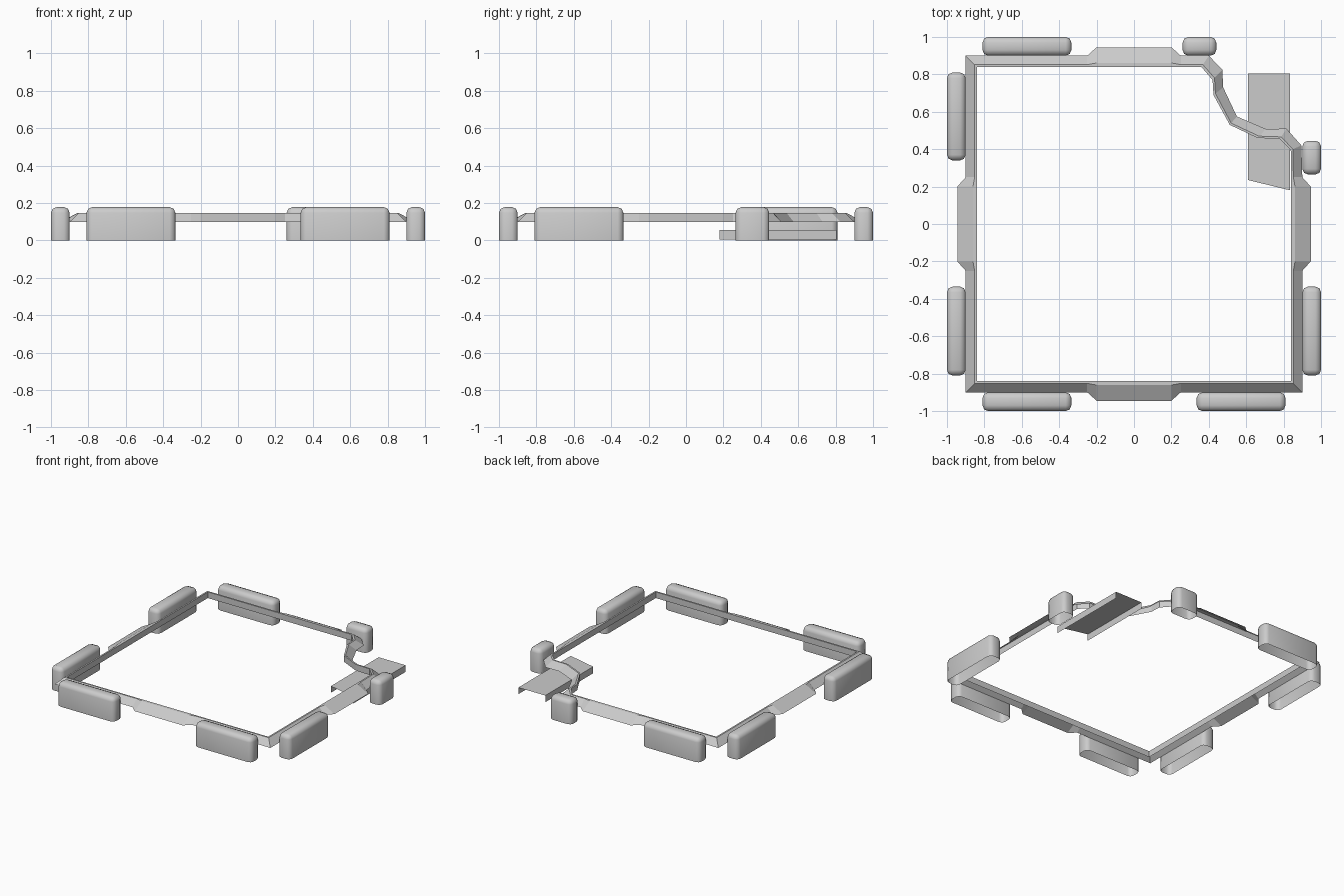
import bpy, bmesh
from math import pi
from mathutils import Vector, Matrix

if "Cube" in bpy.data.objects:
    bpy.data.objects.remove(bpy.data.objects["Cube"])


def finish(name, bm):
    bmesh.ops.recalc_face_normals(bm, faces=bm.faces)
    me = bpy.data.meshes.new(name)
    bm.to_mesh(me)
    bm.free()
    ob = bpy.data.objects.new(name, me)
    bpy.context.collection.objects.link(ob)
    return ob


def smooth(ob, angle):
    bpy.ops.object.select_all(action='DESELECT')
    ob.select_set(True)
    bpy.context.view_layer.objects.active = ob
    bpy.ops.object.shade_smooth_by_angle(angle=angle)


# Rounded bumper, open underneath
def bumper(name, x0, x1, y0, y1, h=0.178, r=0.03):
    bm = bmesh.new()
    bmesh.ops.create_cube(bm, size=1)
    bmesh.ops.scale(bm, vec=(x1 - x0, y1 - y0, h), verts=bm.verts)
    bmesh.ops.translate(bm, vec=((x0 + x1) / 2, (y0 + y1) / 2, h / 2), verts=bm.verts)
    bmesh.ops.delete(bm, geom=[f for f in bm.faces if f.calc_center_median().z < 0.001],
                     context='FACES')
    edges = [e for e in bm.edges if max(v.co.z for v in e.verts) > 0.01]
    bmesh.ops.bevel(bm, geom=edges, offset=r, segments=2, profile=0.5, affect='EDGES')
    smooth(finish(name, bm), 0.9)


for side, s in (("left", -1), ("right", 1)):
    a, b = sorted((0.335 * s, 0.81 * s))
    bumper("front_bumper_" + side, a, b, -1, -0.9)
    a, b = sorted((0.9 * s, s))
    bumper("side_bumper_front_" + side, a, b, -0.81, -0.335)
bumper("side_bumper_back_left", -1, -0.9, 0.34, 0.81)
bumper("side_bumper_back_right", 0.9, 1, 0.265, 0.445)
bumper("back_bumper_left", -0.81, -0.335, 0.9, 1)
bumper("back_bumper_right", 0.26, 0.44, 0.9, 1)

# Rim outline as (outer, inner) pairs: one side turned four times, notched at one corner
side = [((-0.9, -0.9), (-0.84, -0.84)), ((-0.25, -0.9), (-0.25, -0.84)),
        ((-0.2, -0.945), (-0.2, -0.84)), ((0.2, -0.945), (0.2, -0.84)),
        ((0.25, -0.9), (0.25, -0.84))]
notch = [((0.895, 0.42), (0.838, 0.395)), ((0.815, 0.51), (0.78, 0.455)),
         ((0.705, 0.508), (0.66, 0.46)), ((0.55, 0.575), (0.512, 0.53)),
         ((0.477, 0.73), (0.425, 0.69)), ((0.472, 0.825), (0.42, 0.77)),
         ((0.4, 0.9), (0.36, 0.84))]
pairs = []
for k in range(4):
    turn = Matrix.Rotation(k * pi / 2, 2)
    pts = [(turn @ Vector(o), turn @ Vector(i)) for o, i in side]
    if k == 2:
        pts[:1] = [(Vector(o), Vector(i)) for o, i in notch]
    pairs += pts

# Rim: sloped outer face, narrow lip, inner wall
bm = bmesh.new()
rings = []
for o, i in pairs:
    ridge = i.lerp(o, 0.2)
    rings.append([bm.verts.new((p.x, p.y, z)) for p, z in
                  ((o, 0.1), (ridge, 0.146), (i, 0.146), (i, 0.1))])
for n, a in enumerate(rings):
    b = rings[(n + 1) % len(rings)]
    for j in range(3):
        bm.faces.new((a[j], b[j], b[j + 1], a[j + 1]))
finish("rim", bm)

# Channel under the notch: flat top with two side walls, slanted front end
bm = bmesh.new()
profile = [(0.61, 0.235, 0.005), (0.61, 0.235, 0.055), (0.835, 0.18, 0.055), (0.835, 0.18, 0.005)]
front = [bm.verts.new(p) for p in profile]
back = [bm.verts.new((x, 0.805, z)) for x, y, z in profile]
for j in range(3):
    bm.faces.new((front[j], front[j + 1], back[j + 1], back[j]))
finish("channel", bm)
